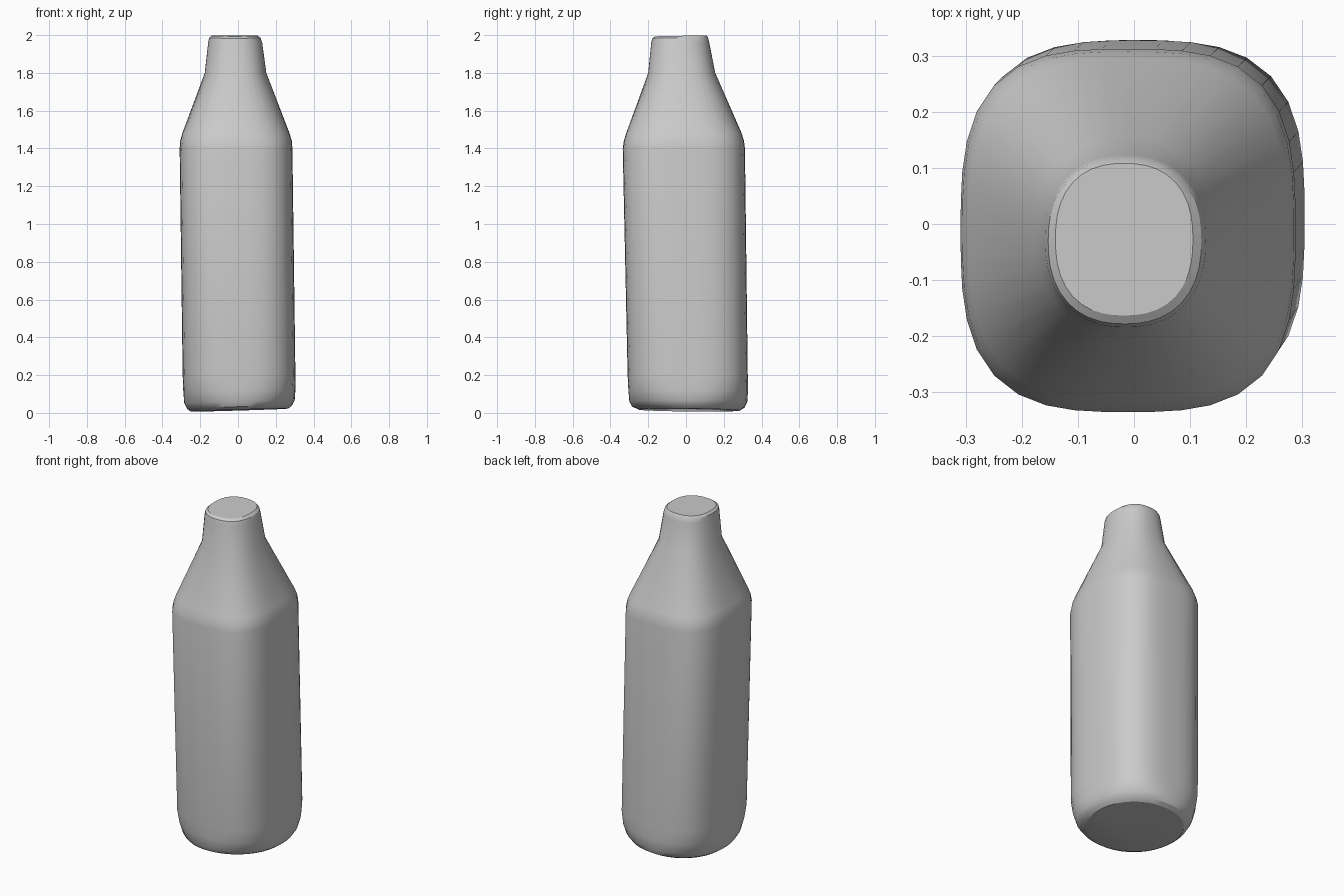
import bpy, bmesh, math

cube = bpy.data.objects.get("Cube")
if cube:
    bpy.data.objects.remove(cube, do_unlink=True)

SIDES = 40

grey = bpy.data.materials.new("plain grey")
grey.use_nodes = True
colour = (0.6, 0.6, 0.6, 1)
grey.diffuse_color = colour
grey.node_tree.nodes["Principled BSDF"].inputs["Base Color"].default_value = colour

# Rings: height, x min, x max, y min, y max, squareness, tilt in x, tilt in y
rings = [
    (0.015, -0.25, 0.265, -0.25, 0.285, 2.1, 0.03, -0.01),
    (0.03, -0.27, 0.285, -0.285, 0.31, 2.15, 0.03, -0.01),
    (0.06, -0.285, 0.30, -0.30, 0.325, 2.35, 0.02, 0),
    (0.12, -0.29, 0.304, -0.305, 0.328, 2.75, 0, 0),
    (0.20, -0.293, 0.304, -0.309, 0.327, 3.1, 0, 0),
    (1.40, -0.309, 0.288, -0.335, 0.312, 3.1, 0, 0),
    (1.44, -0.306, 0.285, -0.329, 0.307, 3.0, 0, 0),
    (1.48, -0.295, 0.273, -0.317, 0.295, 2.9, 0, 0),
    (1.80, -0.176, 0.150, -0.200, 0.155, 2.2, 0, 0),
    (1.96, -0.158, 0.128, -0.184, 0.123, 2.3, 0, 0),
    (1.985, -0.153, 0.120, -0.178, 0.117, 2.35, 0, 0.01),
    (1.997, -0.140, 0.105, -0.163, 0.108, 2.4, 0, 0.02),
]


def add_ring(bm, z, x0, x1, y0, y1, power, tilt_x, tilt_y):
    """Rounded-square ring of vertices at one height."""
    verts = []
    for i in range(SIDES):
        a = math.tau * i / SIDES
        c, s = math.cos(a), math.sin(a)
        r = (abs(c) ** power + abs(s) ** power) ** (-1 / power)
        x = (x0 + x1) / 2 + r * c * (x1 - x0) / 2
        y = (y0 + y1) / 2 + r * s * (y1 - y0) / 2
        verts.append(bm.verts.new((x, y, z + tilt_x * x + tilt_y * y)))
    return verts


# Bottle skin lofted through the rings, closed at both ends
bm = bmesh.new()
loops = [add_ring(bm, *ring) for ring in rings]
for low, high in zip(loops, loops[1:]):
    for i in range(SIDES):
        j = (i + 1) % SIDES
        bm.faces.new((low[i], low[j], high[j], high[i]))
bm.faces.new(list(reversed(loops[0])))
bm.faces.new(loops[-1])

mesh = bpy.data.meshes.new("bottle")
bm.to_mesh(mesh)
bm.free()
mesh.materials.append(grey)
bottle = bpy.data.objects.new("bottle", mesh)
bpy.context.collection.objects.link(bottle)

# Smooth sides with sharp end rims
bpy.ops.object.select_all(action="DESELECT")
bottle.select_set(True)
bpy.context.view_layer.objects.active = bottle
bpy.ops.object.shade_smooth_by_angle(angle=math.radians(30))
